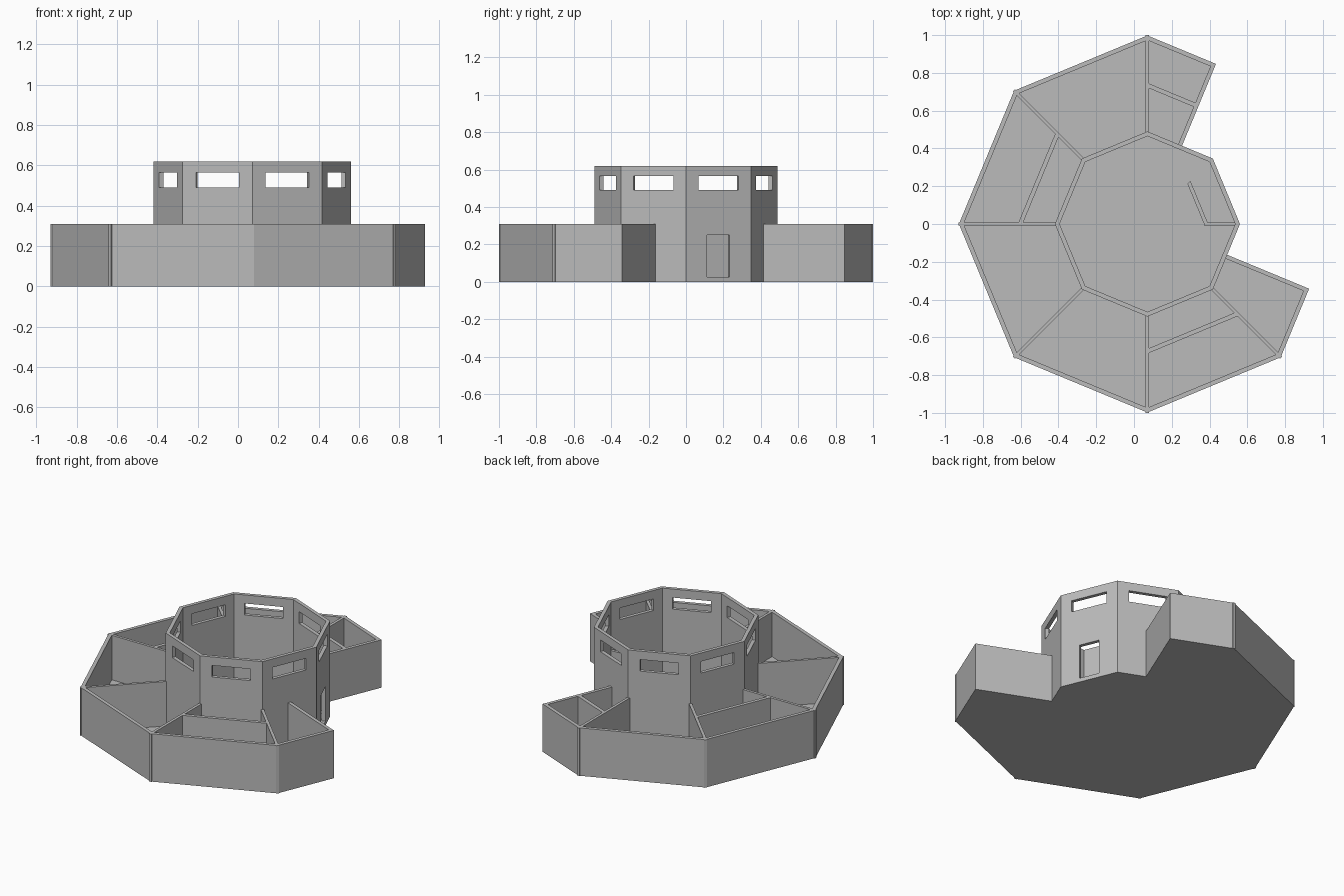
import bpy, bmesh, math
from mathutils import Vector

old = bpy.data.objects.get("Cube")
if old:
    bpy.data.objects.remove(old, do_unlink=True)

CENTRE = Vector((0.071, 0.0))
COS = math.cos(math.pi / 8)
FLOOR, LOW, HIGH = 0.022, 0.31, 0.62

concrete = bpy.data.materials.new("grey concrete")
concrete.use_nodes = True
GREY = (0.5, 0.5, 0.5, 1)
concrete.diffuse_color = GREY
concrete.node_tree.nodes["Principled BSDF"].inputs["Base Color"].default_value = GREY


def polar(angle, radius):
    """Point at an angle in degrees around the tower axis."""
    a = math.radians(angle)
    return CENTRE + radius * Vector((math.cos(a), math.sin(a)))


def arc(angles, radius):
    """Octagon outline points; half-way angles fall on the middle of a side."""
    return [polar(a, radius if a % 45 == 0 else radius * COS) for a in angles]


def add_prism(bm, outline, z0, z1):
    base = bm.faces.new([bm.verts.new((p.x, p.y, z0)) for p in outline])
    up = bmesh.ops.extrude_face_region(bm, geom=[base])["geom"]
    bmesh.ops.translate(bm, vec=(0, 0, z1 - z0),
                        verts=[v for v in up if isinstance(v, bmesh.types.BMVert)])


def finish(name, bm):
    bmesh.ops.recalc_face_normals(bm, faces=bm.faces)
    mesh = bpy.data.meshes.new(name)
    bm.to_mesh(mesh)
    bm.free()
    mesh.materials.append(concrete)
    obj = bpy.data.objects.new(name, mesh)
    bpy.context.collection.objects.link(obj)
    return obj


def prism(name, outline, z0, z1):
    bm = bmesh.new()
    add_prism(bm, outline, z0, z1)
    return finish(name, bm)


def strip(a, b, width):
    """Rectangle of a given width along the line from a to b."""
    d = (b - a).normalized()
    n = Vector((-d.y, d.x)) * width / 2
    return [a - n, b - n, b + n, a + n]


def band(angles, outer, inner):
    return arc(angles, outer) + arc(angles[::-1], inner)


# Floor slab under the ring of rooms and the tower
ring = [67.5, 90, 135, 180, 225, 270, 315, 337.5]
prism("floor", arc(ring, 0.99) + arc([337.5, 0, 45, 67.5], 0.488), 0, FLOOR)

# Outer wall, open on one side
prism("outer_wall", band(ring, 0.998, 0.973), 0, LOW)

# End walls and radial room dividers
for i, a in enumerate((67.5, 337.5)):
    prism(f"end_wall_{i + 1}", strip(polar(a, 0.44), polar(a, 0.998 * COS), 0.022), 0, LOW)
for i, a in enumerate(ring[1:-1]):
    prism(f"room_divider_{i + 1}", strip(polar(a, 0.472), polar(a, 1.0), 0.018), 0, LOW)

# Cross partitions parallel to the outer sides
for i, (span, radius) in enumerate((([67.5, 90], 0.747), ([135, 180], 0.686), ([270, 315], 0.686))):
    prism(f"cross_partition_{i + 1}", band(span, radius, radius - 0.025), FLOOR, LOW)

# Octagonal tower shell
bm = bmesh.new()
rings = []
for z in (0, HIGH):
    for radius in (0.49, 0.465):
        rings.append([bm.verts.new((*polar(a, radius), z)) for a in range(0, 360, 45)])
low_out, low_in, top_out, top_in = rings
for r, s in ((low_out, top_out), (top_out, top_in), (top_in, low_in), (low_in, low_out)):
    for i in range(8):
        j = (i + 1) % 8
        bm.faces.new((r[i], r[j], s[j], s[i]))
tower = finish("tower_wall", bm)

# Window slots on every side and one doorway
bm = bmesh.new()
for i in range(8):
    a = 22.5 + 45 * i
    add_prism(bm, strip(polar(a, 0.38), polar(a, 0.52), 0.232), 0.49, 0.565)
add_prism(bm, strip(polar(22.5, 0.38), polar(22.5, 0.52), 0.13), 0.026, 0.25)
cutter = finish("opening_cutter", bm)
cutter.hide_render = True
cut = tower.modifiers.new("openings", "BOOLEAN")
cut.operation, cut.solver, cut.object = "DIFFERENCE", "EXACT", cutter
bpy.context.view_layer.objects.active = tower
bpy.ops.object.modifier_apply(modifier=cut.name)
bpy.data.objects.remove(cutter, do_unlink=True)

# Entrance lobby screen inside the doorway, with a thin floor plate
prism("lobby_screen", band([0, 45], 0.322, 0.3), FLOOR, LOW)
prism("lobby_side_wall", strip(polar(0, 0.3), polar(0, 0.475), 0.018), FLOOR, LOW)
prism("lobby_floor", band([0, 45], 0.47, 0.31), FLOOR, FLOOR + 0.004)
